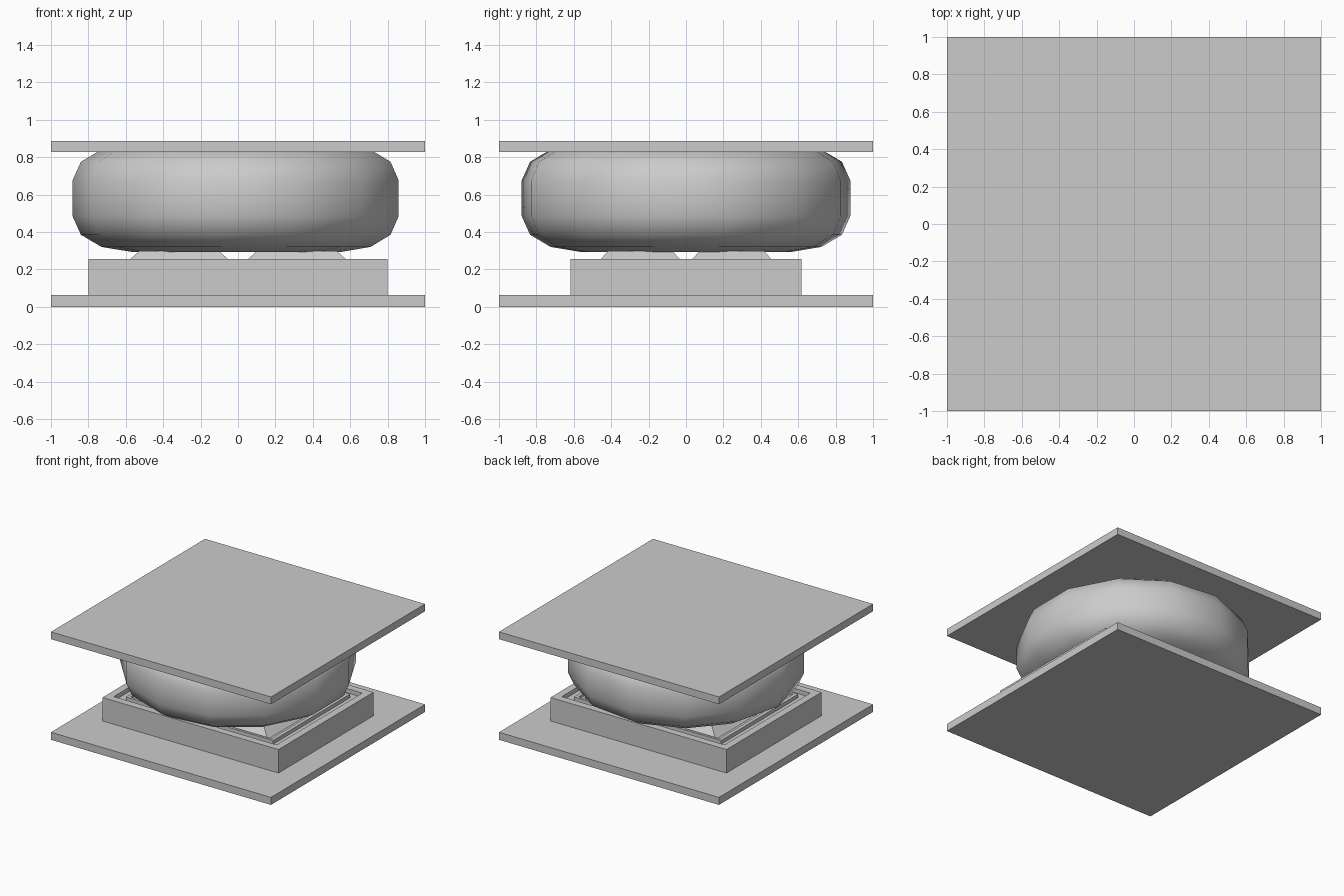
import bpy, bmesh, math

if "Cube" in bpy.data.objects:
    bpy.data.objects.remove(bpy.data.objects["Cube"])


def finish(name, bm, smooth=False):
    bmesh.ops.recalc_face_normals(bm, faces=bm.faces)
    mesh = bpy.data.meshes.new(name)
    bm.to_mesh(mesh)
    bm.free()
    for p in mesh.polygons:
        p.use_smooth = smooth
    obj = bpy.data.objects.new(name, mesh)
    bpy.context.collection.objects.link(obj)
    return obj


def stack(name, rings, cx=0, cy=0):
    """Skin rectangular rings (half x, half y, z) and cap both ends."""
    bm = bmesh.new()
    loops = [[bm.verts.new((cx + sx * hx, cy + sy * hy, z))
              for sx, sy in ((-1, -1), (1, -1), (1, 1), (-1, 1))]
             for hx, hy, z in rings]
    for a, b in zip(loops, loops[1:]):
        for i in range(4):
            j = (i + 1) % 4
            bm.faces.new((a[i], a[j], b[j], b[i]))
    bm.faces.new(loops[0])
    bm.faces.new(loops[-1])
    return finish(name, bm)


# flat square plates
stack("bottom_plate", [(1, 1, 0), (1, 1, 0.062)])
stack("top_plate", [(1, 1, 0.827), (1, 1, 0.887)])

# base block: rim, groove, raised ridge, recessed floor
stack("base_block", [
    (0.80, 0.617, 0.062), (0.80, 0.617, 0.255),
    (0.74, 0.557, 0.255), (0.74, 0.557, 0.22),
    (0.67, 0.50, 0.22), (0.67, 0.50, 0.25),
    (0.64, 0.48, 0.25), (0.64, 0.48, 0.232)])

# four tapered pads
for sx in (-1, 1):
    for sy in (-1, 1):
        stack("tapered_pad", [(0.287, 0.232, 0.232), (0.213, 0.172, 0.298)],
              sx * 0.315, sy * 0.245)

# fat low-poly ring squeezed under the top plate
SIDES, MAJOR, MID_Z = 13, 0.48, 0.58
quarter = [(0.405, 0.095), (0.36, 0.195), (0.25, 0.26), (0.08, 0.288)]
upper = quarter + [(-r, z) for r, z in reversed(quarter)]
profile = upper + [(r, -z) for r, z in reversed(upper)]
bm = bmesh.new()
rows = []
for k in range(SIDES):
    a = math.pi + 2 * math.pi * k / SIDES
    rows.append([bm.verts.new(((MAJOR + r) * math.cos(a),
                               (MAJOR + r) * math.sin(a), MID_Z + z))
                 for r, z in profile])
n = len(profile)
for k in range(SIDES):
    a, b = rows[k], rows[(k + 1) % SIDES]
    for i in range(n):
        j = (i + 1) % n
        bm.faces.new((a[i], b[i], b[j], a[j]))
finish("cushion_ring", bm, smooth=True)
